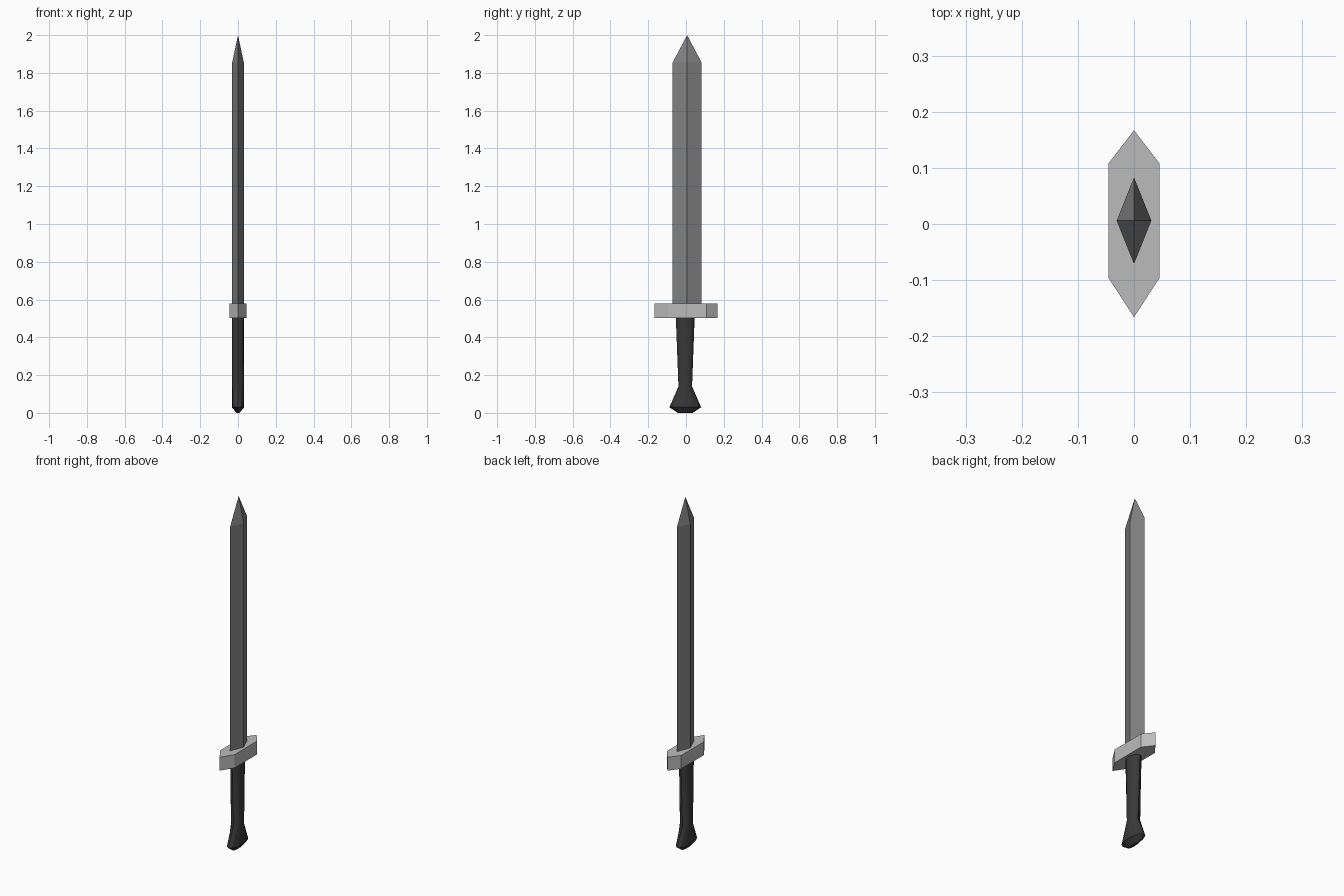
import bpy, bmesh
from math import cos, sin, pi

if "Cube" in bpy.data.objects:
    bpy.data.objects.remove(bpy.data.objects["Cube"])


def material(name, v):
    m = bpy.data.materials.new(name)
    m.diffuse_color = (v, v, v, 1)
    m.use_nodes = True
    m.node_tree.nodes["Principled BSDF"].inputs["Base Color"].default_value = m.diffuse_color
    return m


def loft(name, sections, mat, tip=None):
    """Skin a stack of equal-count 3D rings; close with caps or a point."""
    bm = bmesh.new()
    rings = [[bm.verts.new(p) for p in s] for s in sections]
    n = len(rings[0])
    for a, b in zip(rings, rings[1:]):
        for i in range(n):
            j = (i + 1) % n
            bm.faces.new((a[i], a[j], b[j], b[i]))
    bm.faces.new(rings[0][::-1])
    if tip:
        t = bm.verts.new(tip)
        for i in range(n):
            bm.faces.new((rings[-1][i], rings[-1][(i + 1) % n], t))
    else:
        bm.faces.new(rings[-1])
    bmesh.ops.recalc_face_normals(bm, faces=bm.faces)
    me = bpy.data.meshes.new(name)
    bm.to_mesh(me)
    bm.free()
    ob = bpy.data.objects.new(name, me)
    bpy.context.collection.objects.link(ob)
    me.materials.append(mat)
    return ob


def ellipse(rx, ry, cy, z, n=12):
    return [(rx * cos(2 * pi * i / n), cy + ry * sin(2 * pi * i / n), z) for i in range(n)]


# Blade: diamond section ending in a four-sided point
loft("blade", [ellipse(0.031, 0.077, 0.006, z, 4) for z in (0.56, 1.854)],
     material("steel", 0.22), tip=(0, 0.006, 2.0))

# Guard: elongated hexagonal bar
hexagon = [(0.0455, -0.096), (0.0455, 0.108), (0, 0.167),
           (-0.0455, 0.108), (-0.0455, -0.096), (0, -0.166)]
loft("guard", [[(x, y, z) for x, y in hexagon] for z in (0.502, 0.578)],
     material("guard_grey", 0.5))

# Grip: oval handle flaring into the pommel, with a wedge-like base
profile = [(0.008, 0.04, 0.0), (0.033, 0.084, 0.03), (0.033, 0.036, 0.14), (0.033, 0.05, 0.51)]
grip = loft("grip", [ellipse(rx, ry, -0.004, z) for rx, ry, z in profile],
            material("dark_grip", 0.04))

# Smooth the grip around its oval, keeping the profile breaks sharp
bpy.context.view_layer.objects.active = grip
grip.select_set(True)
bpy.ops.object.shade_smooth_by_angle(angle=0.6)
